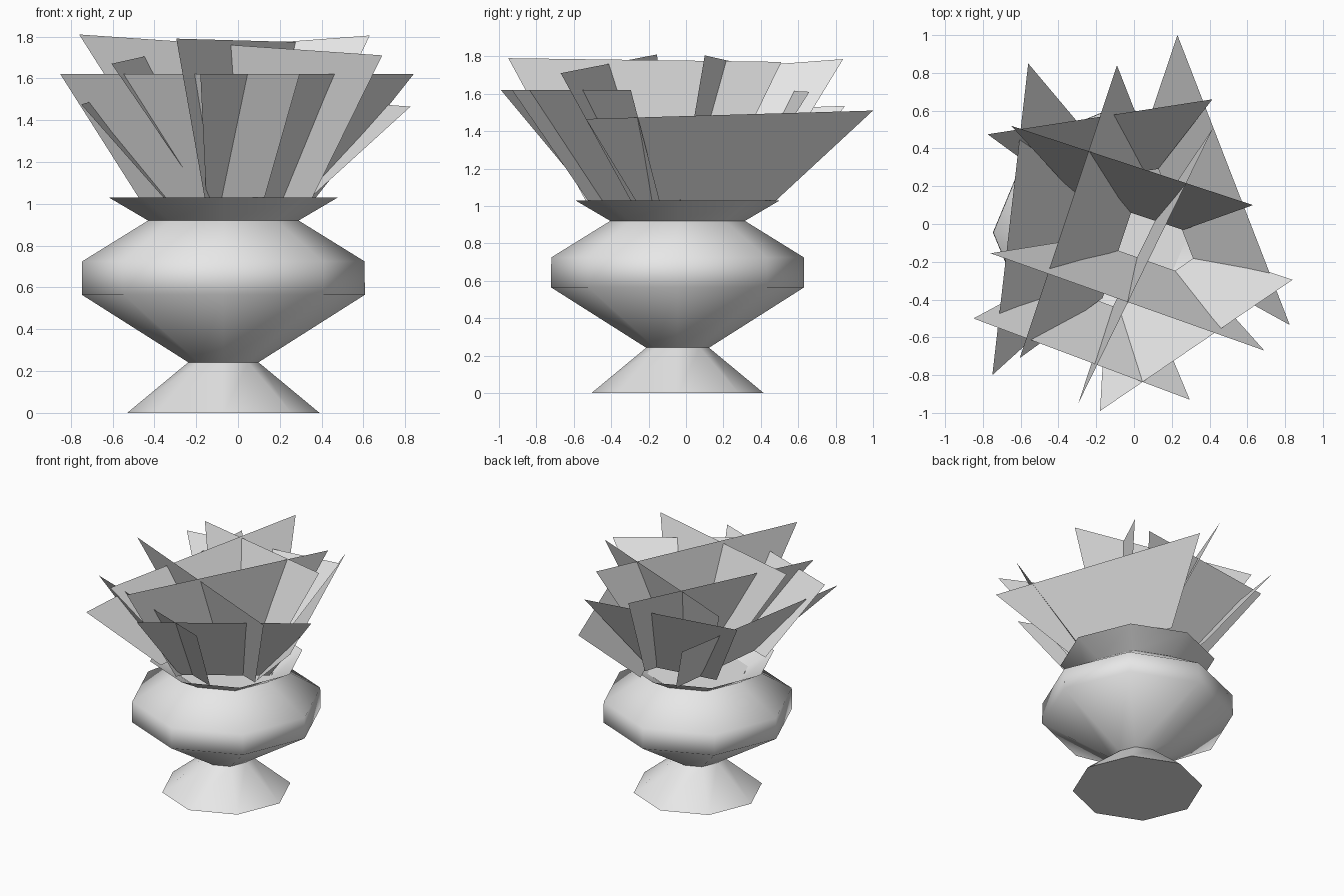
import bpy, bmesh, math
from mathutils import Vector

cube = bpy.data.objects.get("Cube")
if cube:
    bpy.data.objects.remove(cube, do_unlink=True)

# Single stone grey material
grey = bpy.data.materials.new("stone_grey")
grey.use_nodes = True
grey.diffuse_color = (0.8, 0.8, 0.8, 1)
grey.node_tree.nodes["Principled BSDF"].inputs["Base Color"].default_value = (0.8, 0.8, 0.8, 1)

CENTRE = Vector((-0.07, -0.045, 0))
SIDES = 8
ROOT_Z = 1.03


def make_object(name, bm):
    mesh = bpy.data.meshes.new(name)
    bm.to_mesh(mesh)
    bm.free()
    mesh.materials.append(grey)
    obj = bpy.data.objects.new(name, mesh)
    bpy.context.collection.objects.link(obj)
    return obj


def ring(bm, radius, z):
    steps = [2 * math.pi * i / SIDES for i in range(SIDES)]
    return [bm.verts.new(CENTRE + Vector((radius * math.cos(t), radius * math.sin(t), z)))
            for t in steps]


# Octagonal urn: foot, waist, belly, neck and open flared rim
profile = [(0.46, 0), (0.168, 0.242), (0.677, 0.565), (0.675, 0.725),
           (0.36, 0.92), (0.547, 1.03)]
bm = bmesh.new()
rings = [ring(bm, r, z) for r, z in profile]
for low, high in zip(rings, rings[1:]):
    for i in range(SIDES):
        j = (i + 1) % SIDES
        bm.faces.new((low[i], low[j], high[j], high[i]))
bm.faces.new(reversed(rings[0]))
urn = make_object("urn", bm)

bpy.ops.object.select_all(action='DESELECT')
urn.select_set(True)
bpy.context.view_layer.objects.active = urn
bpy.ops.object.shade_smooth_by_angle(angle=math.radians(80))

# Filling inside the neck
bm = bmesh.new()
bm.faces.new(ring(bm, 0.36, 0.921))
make_object("urn_filling", bm)


def leaf(name, start, end, taper_start, taper_end, lean):
    """Flat leaf card: wide top edge from start to end, narrower root leaning in."""
    p, q = Vector(start), Vector(end)
    along = Vector((q.x - p.x, q.y - p.y, 0)).normalized()
    inward = Vector((-along.y, along.x, 0))
    if inward.dot(CENTRE - p) < 0:
        inward.negate()
    root_p = p + along * taper_start + inward * lean
    root_q = q - along * taper_end + inward * lean
    root_p.z = root_q.z = ROOT_Z
    bm = bmesh.new()
    bm.faces.new([bm.verts.new(v) for v in (root_p, root_q, q, p)])
    make_object(name, bm)


# Outer leaves
leaf("front_right_leaf", (-0.85, -0.5, 1.62), (0.295, -0.93, 1.62), 0.28, 0.3, 0.32)
leaf("front_left_leaf", (-0.18, -0.99, 1.62), (0.84, -0.295, 1.62), 0.3, 0.3, 0.39)
leaf("back_leaf", (-0.775, 0.475, 1.62), (0.415, 0.66, 1.61), 0.32, 0.34, 0.32)
leaf("left_leaf", (0.23, 1.0, 1.51), (0.825, -0.535, 1.465), 0.42, 0.42, 0.35)
leaf("right_leaf", (-0.56, 0.85, 1.535), (-0.75, -0.8, 1.475), 0.33, 0.4, 0.35)

# Taller inner leaves
leaf("inner_front_leaf", (-0.76, -0.155, 1.81), (0.69, -0.67, 1.71), 0.44, 0.44, 0.24)
leaf("inner_back_leaf", (-0.65, 0.52, 1.71), (0.63, 0.10, 1.805), 0.43, 0.31, 0.24)
leaf("inner_right_leaf", (-0.09, 0.84, 1.785), (-0.605, -0.71, 1.67), 0.38, 0.44, 0.316)
leaf("inner_left_leaf", (-0.295, -0.95, 1.79), (0.42, 0.51, 1.77), 0.43, 0.43, 0.06)
